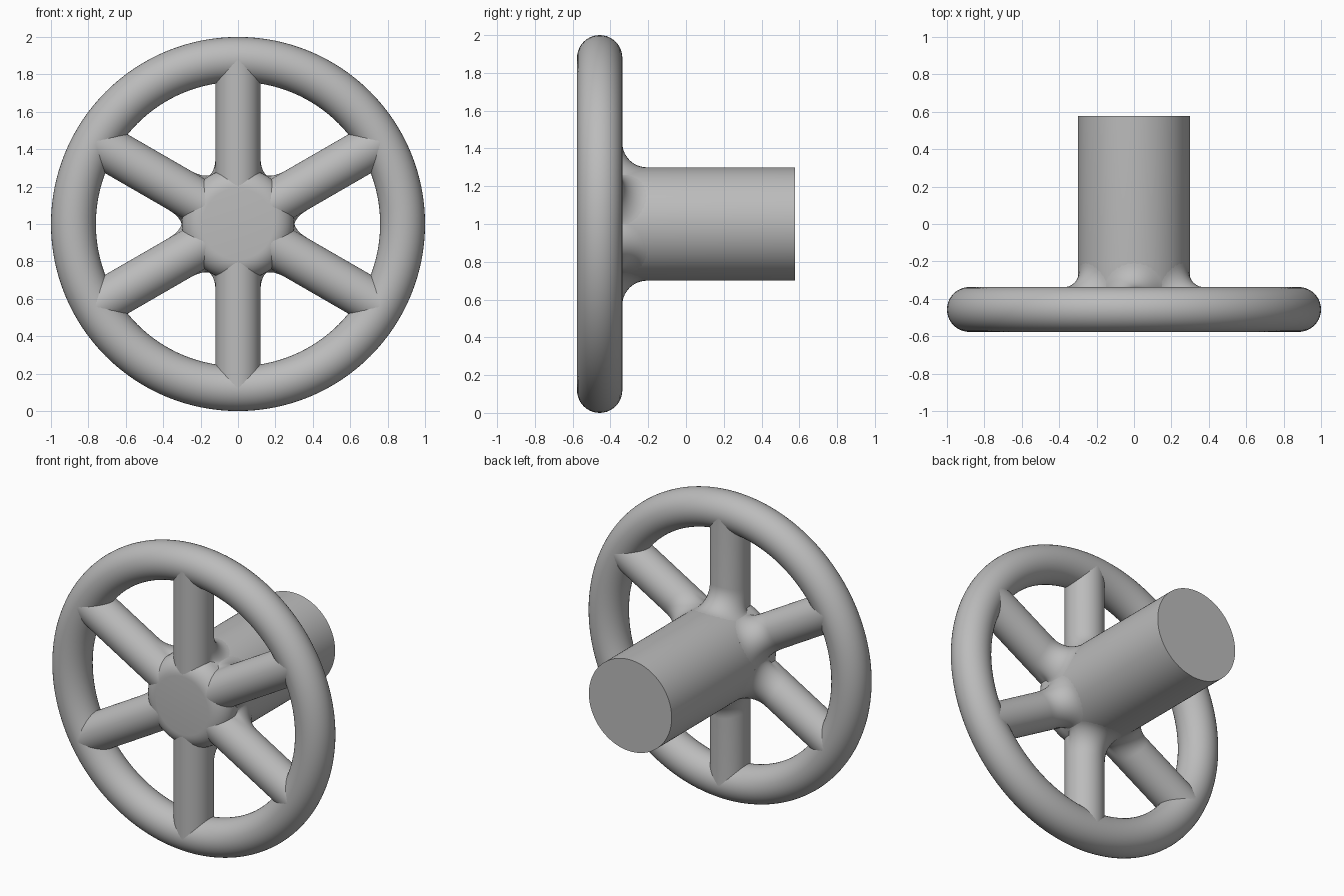
import bpy, bmesh
from math import sin, cos, pi, radians, sqrt
from mathutils import Matrix, Vector

if "Cube" in bpy.data.objects:
    bpy.data.objects.remove(bpy.data.objects["Cube"], do_unlink=True)

WHEEL_Y, TUBE, RIM_R, HUB_R = -0.457, 0.12, 0.88, 0.3
FRONT_Y, BACK_Y = -0.578, 0.577
CENTRE = Vector((0, 0, 1))

grey = bpy.data.materials.new("plain grey")
grey.use_nodes = True
grey.diffuse_color = (0.5, 0.5, 0.5, 1)
grey.node_tree.nodes["Principled BSDF"].inputs["Base Color"].default_value = (0.5, 0.5, 0.5, 1)


def finish(obj):
    """Give the part its colour and smooth shading with sharp creases."""
    obj.data.materials.clear()
    obj.data.materials.append(grey)
    bpy.ops.object.select_all(action='DESELECT')
    obj.select_set(True)
    bpy.context.view_layer.objects.active = obj
    bpy.ops.object.shade_smooth_by_angle(angle=radians(35))


def loft(name, rings):
    """Skin a list of closed rings of points and cap both ends."""
    bm = bmesh.new()
    loops = [[bm.verts.new(p) for p in ring] for ring in rings]
    n = len(loops[0])
    for a, b in zip(loops, loops[1:]):
        for i in range(n):
            j = (i + 1) % n
            bm.faces.new((a[i], a[j], b[j], b[i]))
    bm.faces.new(loops[0])
    bm.faces.new(loops[-1])
    bmesh.ops.recalc_face_normals(bm, faces=bm.faces)
    mesh = bpy.data.meshes.new(name)
    bm.to_mesh(mesh)
    bm.free()
    obj = bpy.data.objects.new(name, mesh)
    bpy.context.collection.objects.link(obj)
    return obj


# Rim
bpy.ops.mesh.primitive_torus_add(
    major_radius=RIM_R, minor_radius=TUBE, major_segments=128, minor_segments=40,
    location=(0, WHEEL_Y, 1), rotation=(pi / 2, 0, 0))
rim = bpy.context.object
rim.name = "rim"
finish(rim)

# Hub with a rounded front edge
ROUND = 0.11
steps = 10
profile = [(HUB_R - ROUND + ROUND * sin(pi / 2 * k / steps),
            FRONT_Y + ROUND - ROUND * cos(pi / 2 * k / steps)) for k in range(steps + 1)]
profile.append((HUB_R, BACK_Y))
hub = loft("hub", [[(r * cos(2 * pi * i / 96), y, r * sin(2 * pi * i / 96))
                    for i in range(96)] for r, y in profile])
hub.location = CENTRE
finish(hub)

# Spokes, each flaring into the hub at the back
FLARE, SIDES = 0.13, 48


def spoke_point(angle, t):
    """Point on the spoke; t is 0 at the hub end of the flare, 1 at its thin end."""
    flare = FLARE * max(0, cos(angle))
    radius = TUBE + flare * (1 - sin(t * pi / 2))
    across = radius * sin(angle)
    reach = sqrt(HUB_R ** 2 - across ** 2) + FLARE * (1 - cos(t * pi / 2))
    return (across, WHEEL_Y + radius * cos(angle), reach)


angles = [2 * pi * i / SIDES for i in range(SIDES)]
rings = [[(x, y, 0.15) for x, y, z in (spoke_point(a, 0) for a in angles)]]
rings += [[spoke_point(a, k / 12) for a in angles] for k in range(13)]
rings.append([(TUBE * sin(a), WHEEL_Y + TUBE * cos(a), RIM_R) for a in angles])
for s in range(6):
    spoke = loft("spoke_%d" % (s + 1), rings)
    spoke.matrix_world = Matrix.Translation(CENTRE) @ Matrix.Rotation(s * pi / 3, 4, 'Y')
    finish(spoke)
